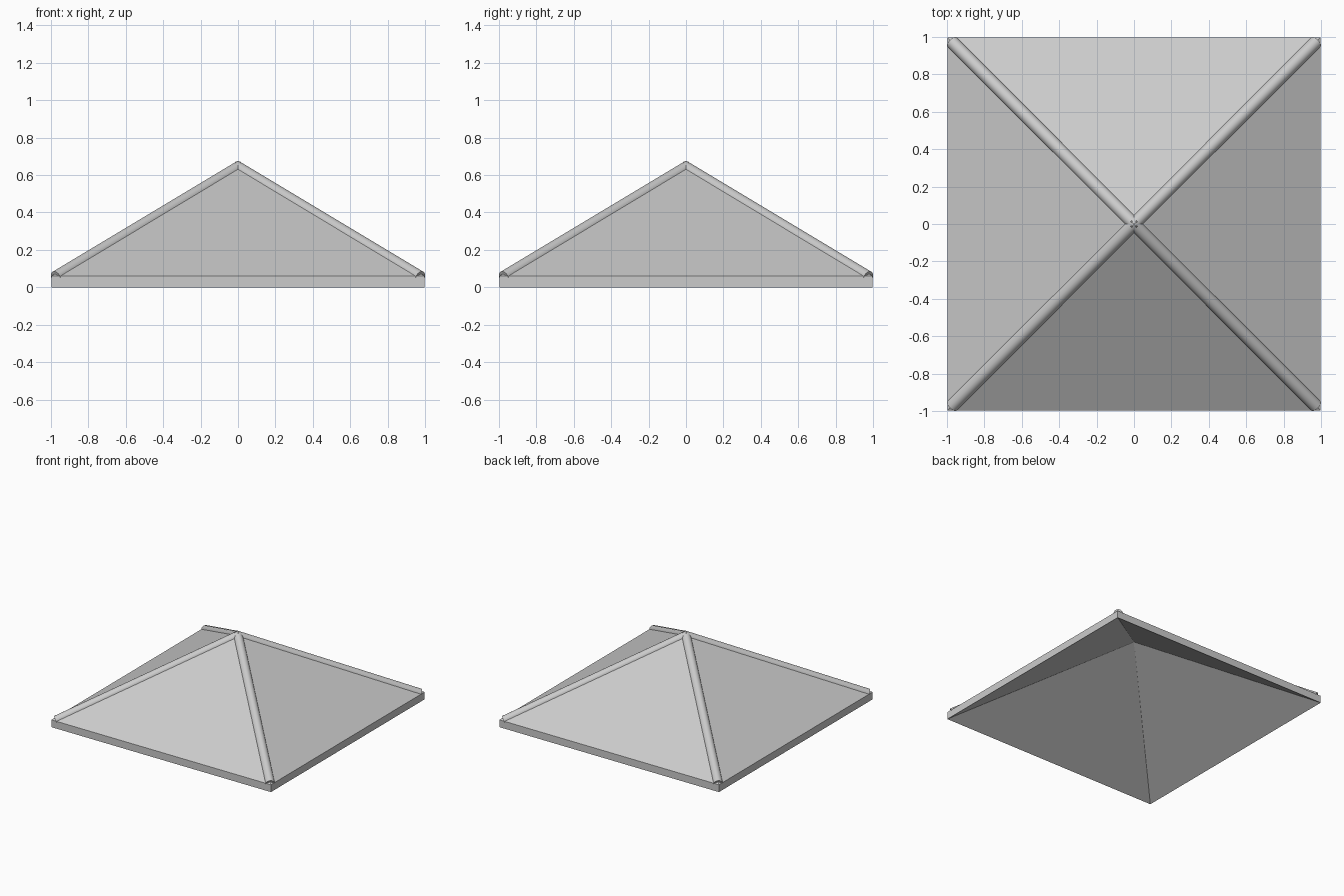
import bpy, bmesh
from mathutils import Vector

if "Cube" in bpy.data.objects:
    bpy.data.objects.remove(bpy.data.objects["Cube"])

HALF = 0.998     # half width of the square roof
THICK = 0.06     # vertical thickness of the shell
RISE = 0.6       # height from eaves to peak
CORNERS = [(-1, -1), (1, -1), (1, 1), (-1, 1)]

# Hollow four-sided roof shell with a vertical edge band
bm = bmesh.new()
low = [bm.verts.new((x * HALF, y * HALF, 0)) for x, y in CORNERS]
high = [bm.verts.new((x * HALF, y * HALF, THICK)) for x, y in CORNERS]
inner_peak = bm.verts.new((0, 0, RISE))
outer_peak = bm.verts.new((0, 0, RISE + THICK))
for i in range(4):
    j = (i + 1) % 4
    bm.faces.new((low[i], low[j], high[j], high[i]))
    bm.faces.new((high[i], high[j], outer_peak))
    bm.faces.new((low[j], low[i], inner_peak))
mesh = bpy.data.meshes.new("roof_shell")
bm.to_mesh(mesh)
bm.free()
bpy.context.collection.objects.link(bpy.data.objects.new("roof_shell", mesh))


def hip_axis(t, sx, sy):
    """Point on the hip cap centre line at horizontal offset t."""
    return Vector((sx * t, sy * t, 0.637 - RISE * t))


# Round hip caps running from the peak to each corner
for n, (sx, sy) in enumerate(CORNERS):
    start = hip_axis(-0.0097, sx, sy)
    end = hip_axis(0.974, sx, sy)
    d = end - start
    bpy.ops.mesh.primitive_cylinder_add(vertices=24, radius=0.035, depth=d.length,
                                        location=(start + end) / 2,
                                        rotation=d.to_track_quat('Z', 'Y').to_euler())
    bpy.context.object.name = f"hip_cap_{n + 1}"
    bpy.ops.object.shade_smooth_by_angle()
